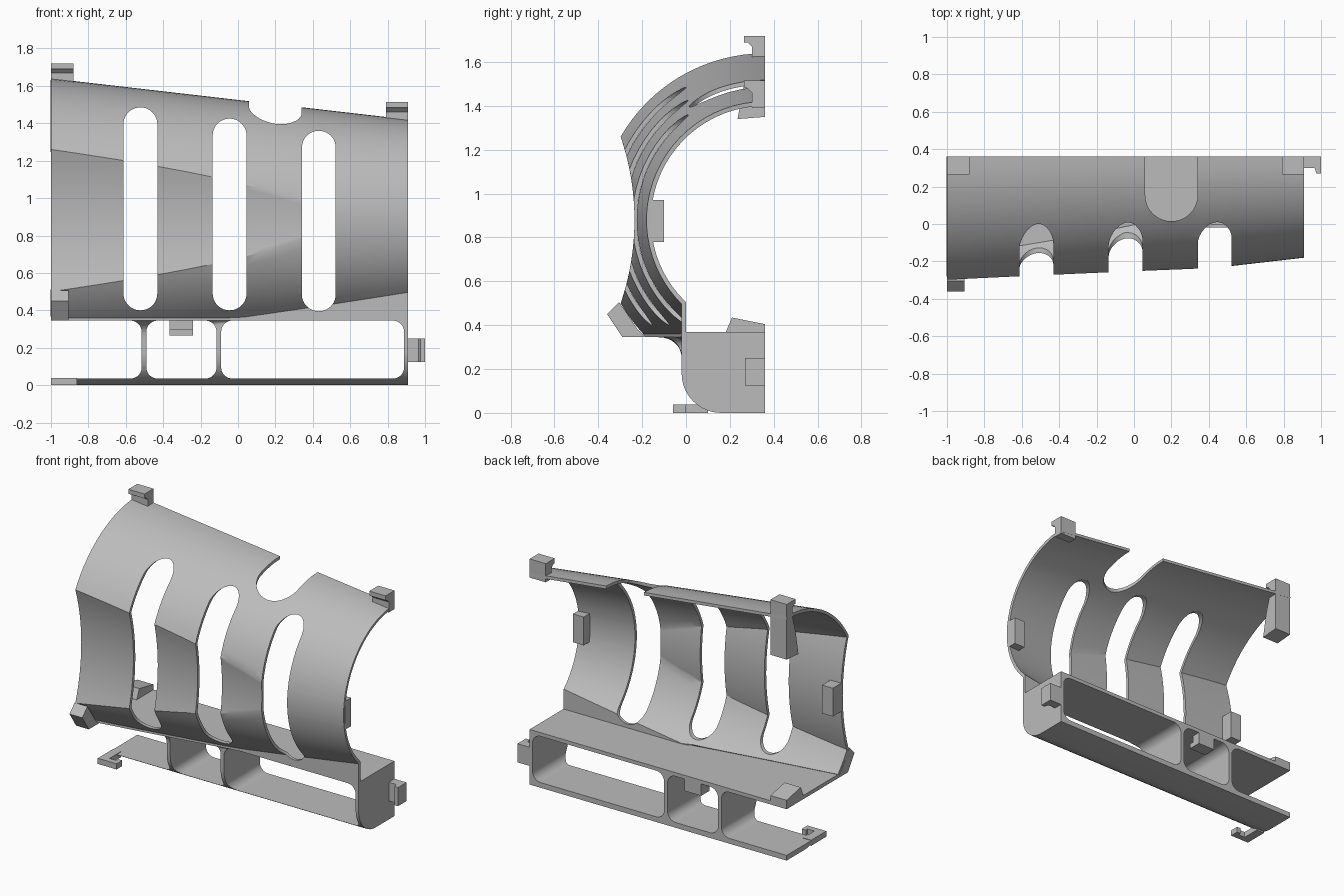
import bpy, bmesh
from math import sin, cos, acos, asin, pi, sqrt
from mathutils import Vector

cube = bpy.data.objects.get("Cube")
if cube:
    bpy.data.objects.remove(cube)

grey = bpy.data.materials.new("plastic_grey")
grey.use_nodes = True
COLOR = (0.5, 0.5, 0.5, 1)
grey.diffuse_color = COLOR
grey.node_tree.nodes["Principled BSDF"].inputs["Base Color"].default_value = COLOR

LEFT, RIGHT, BACK = -1.0, 0.91, 0.36
AXIS_Z, WALL_Y, PLATE_Z = 0.88, -0.02, 0.36
SCOOP_R, SCOOP_Y = 1.178, -1.413


def loft(name, rows, closed=True):
    """Skin matching rows of points; closed rows are also capped."""
    bm = bmesh.new()
    grid = [[bm.verts.new(p) for p in row] for row in rows]
    n = len(rows[0])
    for a, b in zip(grid, grid[1:]):
        for i in range(n if closed else n - 1):
            j = (i + 1) % n
            bm.faces.new((a[i], a[j], b[j], b[i]))
    if closed:
        bm.faces.new(grid[0][::-1])
        bm.faces.new(grid[-1])
    bmesh.ops.remove_doubles(bm, verts=bm.verts[:], dist=0.0005)
    bmesh.ops.recalc_face_normals(bm, faces=bm.faces[:])
    if not closed and sum(f.normal.y for f in bm.faces) > 0:
        bmesh.ops.reverse_faces(bm, faces=bm.faces[:])
    mesh = bpy.data.meshes.new(name)
    bm.to_mesh(mesh)
    bm.free()
    mesh.materials.append(grey)
    ob = bpy.data.objects.new(name, mesh)
    bpy.context.collection.objects.link(ob)
    return ob


def prism(name, outline, axis, lo, hi):
    """Extrude a 2D outline along the x, y or z axis."""
    def place(p, t):
        v = list(p)
        v.insert("xyz".index(axis), t)
        return Vector(v)
    return loft(name, [[place(p, t) for p in outline] for t in (lo, hi)])


def box(name, x, y, z):
    return prism(name, [(x[0], y[0]), (x[1], y[0]), (x[1], y[1]), (x[0], y[1])], "z", *z)


def round_rect(x0, x1, z0, z1, r, steps=10):
    pts = []
    corners = ((x1 - r, z1 - r), (x0 + r, z1 - r), (x0 + r, z0 + r), (x1 - r, z0 + r))
    for k, (cx, cz) in enumerate(corners):
        for i in range(steps + 1):
            a = (k + i / steps) * pi / 2
            pts.append((cx + r * cos(a), cz + r * sin(a)))
    return pts


def activate(ob):
    bpy.ops.object.select_all(action='DESELECT')
    ob.select_set(True)
    bpy.context.view_layer.objects.active = ob


def apply(ob, mod):
    activate(ob)
    bpy.ops.object.modifier_apply(modifier=mod.name)


def cut(ob, cutter):
    mod = ob.modifiers.new("cut", 'BOOLEAN')
    mod.operation, mod.solver, mod.object = 'DIFFERENCE', 'EXACT', cutter
    apply(ob, mod)
    bpy.data.objects.remove(cutter)


def smooth(ob):
    activate(ob)
    bpy.ops.object.shade_smooth_by_angle(angle=pi / 7)


def radius(x):
    return 0.76 - 0.22 * (x - LEFT) / (RIGHT - LEFT)


def plate_front(x):
    return min(WALL_Y, BACK - sqrt(radius(x) ** 2 - (AXIS_Z - PLATE_Z) ** 2))


def shell_row(x):
    """Cone arc, scooped middle, cone arc, then a straight foot."""
    r, d = radius(x), BACK - SCOOP_Y
    c = (d * d + r * r - SCOOP_R ** 2) / (2 * d * r)
    a = max(acos(min(c, 1)), 0.15)
    end = min(acos((BACK - WALL_Y) / r), asin((AXIS_Z - PLATE_Z) / r))
    cone = lambda t: (BACK - r * cos(t), AXIS_Z + r * sin(t))
    pts = [cone(pi / 2 + (a - pi / 2) * i / 16) for i in range(17)]
    for i in range(1, 16):
        h = r * sin(a) * (1 - i / 8)
        y = max(BACK - sqrt(r * r - h * h), SCOOP_Y + sqrt(SCOOP_R ** 2 - h * h))
        pts.append((y, AXIS_Z + h))
    pts += [cone(-a - (end - a) * i / 8) for i in range(9)]
    y, z = pts[-1]
    pts += [(y, z + (PLATE_Z - z) * k) for k in (0.5, 1)]
    return [Vector((x, *p)) for p in pts]


def base_row(x):
    """Box section with a flared upper lip and a rounded lower front."""
    f = plate_front(x)
    flare = WALL_Y - f
    pts = [(BACK, 0), (BACK, 0.37), (f, 0.37)]
    for i in range(9):
        t = i / 8 * pi / 2
        pts.append((f + flare * sin(t), 0.345 - flare * (1 - cos(t))))
    for i in range(11):
        t = i / 10 * pi / 2
        pts.append((0.16 - 0.18 * cos(t), 0.18 - 0.18 * sin(t)))
    return [Vector((x, *p)) for p in pts]


stations = [LEFT + (RIGHT - LEFT) * i / 24 for i in range(25)]

# Curved guard shell with three slots and a top notch
shell = loft("curved_shell", [shell_row(x) for x in stations], closed=False)
solid = shell.modifiers.new("thickness", 'SOLIDIFY')
solid.thickness, solid.offset, solid.use_even_offset = 0.02, -1, True
apply(shell, solid)
for x, bottom, top in ((-0.522, 0.40, 1.485), (-0.045, 0.40, 1.425), (0.432, 0.395, 1.36)):
    slot = round_rect(x - 0.0905, x + 0.0905, bottom, top, 0.09)
    cut(shell, prism("slot_cutter", slot, "y", -0.6, 0.34))
notch = round_rect(0.06, 0.34, 0.015, 0.6, 0.139)
cut(shell, prism("notch_cutter", notch, "z", 1.0, 2.0))
smooth(shell)

# Base frame with three rounded openings, the first open at its end
base = loft("base_frame", [base_row(x) for x in stations])
for x0, x1 in ((-1.3, -0.515), (-0.49, -0.115), (-0.09, 0.888)):
    cut(base, prism("window_cutter", round_rect(x0, x1, 0.035, 0.345, 0.06), "y", -0.6, 0.6))
smooth(base)

# Upper clips
prism("upper_right_clip", [(0.36, 1.72), (0.265, 1.72), (0.265, 1.69), (0.28, 1.69), (0.30, 1.67),
      (0.30, 1.62), (0.265, 1.50), (0.235, 1.34), (0.36, 1.35)], "x", -1, -0.88)
prism("upper_left_clip", [(0.36, 1.515), (0.265, 1.515), (0.265, 1.485), (0.28, 1.48),
      (0.30, 1.46), (0.30, 1.39), (0.36, 1.39)], "x", 0.79, RIGHT)

# Lower front clip and bottom hook
prism("front_clip", [(-0.36, 0.45), (-0.305, 0.505), (-0.22, 0.38), (-0.18, 0.345),
      (-0.29, 0.345)], "x", -1, -0.905)
prism("bottom_hook", [(-1, 0.1), (-1, -0.06), (-0.86, -0.06), (-0.86, 0), (-0.89, 0),
      (-0.89, -0.02), (-0.94, -0.02), (-0.94, 0.1)], "z", 0, 0.038)

# Side hook
prism("side_hook", [(0.9, 0.36), (1, 0.36), (1, 0.27), (0.975, 0.27), (0.965, 0.30),
      (0.9, 0.30)], "z", 0.125, 0.25)

# Inner tabs and blocks on the plate
box("left_inner_tab", (0.83, RIGHT), (-0.165, -0.10), (0.78, 0.97))
box("right_inner_tab", (LEFT, -0.92), (-0.225, -0.13), (0.78, 0.97))
prism("plate_wedge", [(0.18, 0.365), (0.21, 0.435), (0.36, 0.405), (0.36, 0.365)], "x", -1, -0.88)
prism("under_plate_hook", [(0.27, 0.265), (0.36, 0.265), (0.36, 0.35), (0.30, 0.35),
      (0.30, 0.30), (0.27, 0.30)], "x", -0.365, -0.24)
